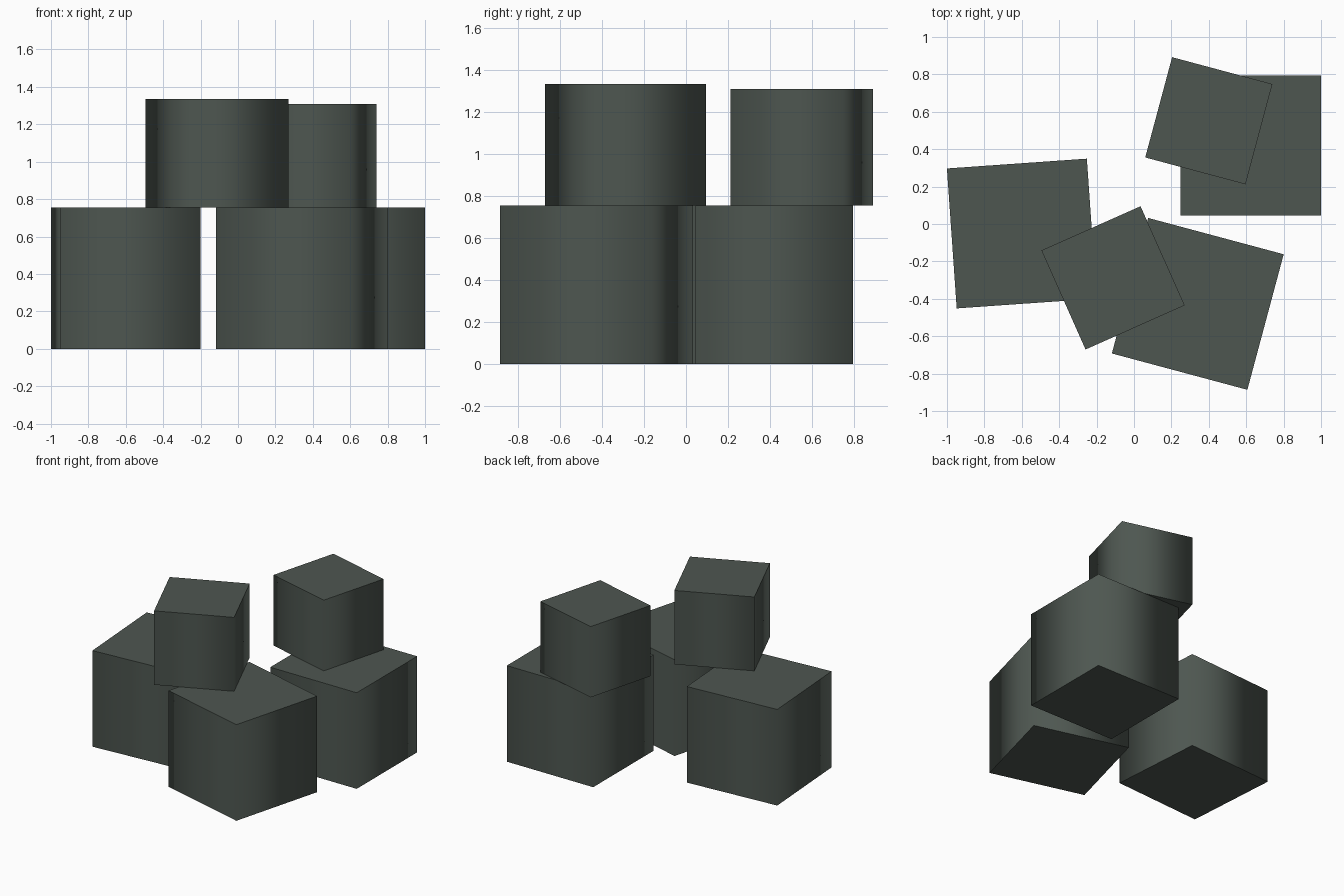
import bpy, bmesh, math

if "Cube" in bpy.data.objects:
    bpy.data.objects.remove(bpy.data.objects["Cube"])

# One dark grey-green colour for every block
mat = bpy.data.materials.new("dark grey green")
mat.diffuse_color = (0.076, 0.094, 0.081, 1.0)
mat.use_nodes = True
mat.node_tree.nodes["Principled BSDF"].inputs["Base Color"].default_value = mat.diffuse_color


def block(name, x, y, z, size, height, angle):
    """Cube with flat ends and side walls shaded round like a tube."""
    bm = bmesh.new()
    bmesh.ops.create_cube(bm, size=1.0)
    for v in bm.verts:
        v.co.x *= size
        v.co.y *= size
        v.co.z = (v.co.z + 0.5) * height
    for f in bm.faces:
        f.smooth = abs(f.normal.z) < 0.5
    for e in bm.edges:
        a, b = e.verts
        e.smooth = abs(a.co.z - b.co.z) > 0.01   # only upright edges are soft
    me = bpy.data.meshes.new(name)
    bm.to_mesh(me)
    bm.free()
    me.materials.append(mat)
    ob = bpy.data.objects.new(name, me)
    ob.location = (x, y, z)
    ob.rotation_euler.z = math.radians(angle)
    bpy.context.collection.objects.link(ob)
    return ob


BASE = 0.754

# Three large blocks on the ground
block("lower_block_left", -0.60, -0.051, 0, 0.75, BASE, 4.0)
block("lower_block_front", 0.341, -0.427, 0, 0.75, BASE, -15.0)
block("lower_block_back", 0.624, 0.42, 0, 0.75, BASE, 0.0)

# Two smaller blocks stacked on top
block("upper_block_front", -0.112, -0.288, BASE, 0.58, 0.58, 24.0)
block("upper_block_back", 0.40, 0.552, BASE, 0.555, 0.555, -15.0)
